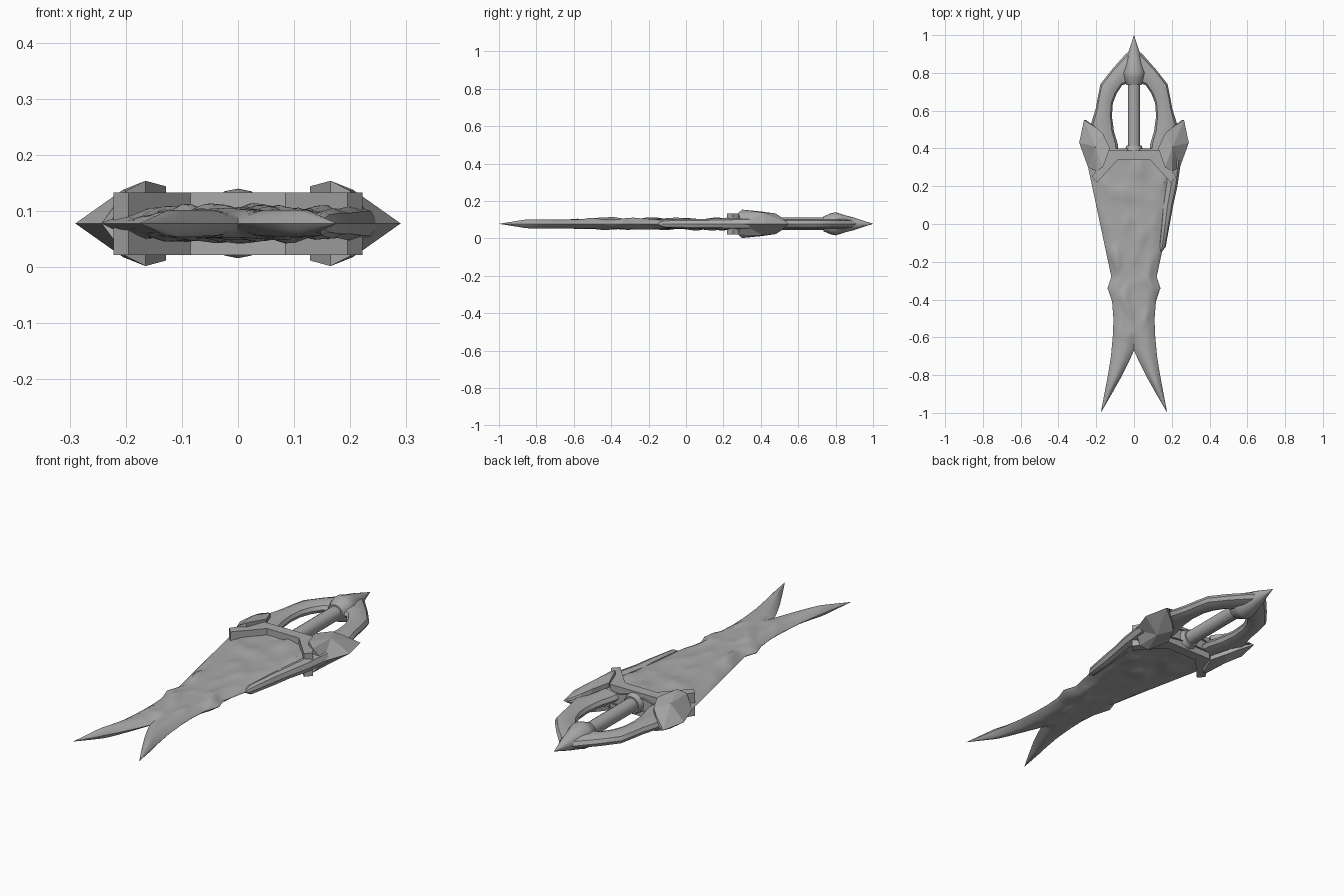
import bpy, bmesh, math
from mathutils import Vector, noise

if "Cube" in bpy.data.objects:
    bpy.data.objects.remove(bpy.data.objects["Cube"])

ZC = 0.078  # mid-plane height

metal = bpy.data.materials.new("grey_metal")
metal.diffuse_color = (0.4, 0.4, 0.4, 1)
metal.use_nodes = True
metal.node_tree.nodes["Principled BSDF"].inputs["Base Color"].default_value = metal.diffuse_color


def finish(name, bm, angle=30):
    bmesh.ops.remove_doubles(bm, verts=bm.verts, dist=1e-5)
    bmesh.ops.recalc_face_normals(bm, faces=bm.faces)
    me = bpy.data.meshes.new(name)
    bm.to_mesh(me)
    bm.free()
    me.materials.append(metal)
    ob = bpy.data.objects.new(name, me)
    bpy.context.collection.objects.link(ob)
    bpy.ops.object.select_all(action='DESELECT')
    ob.select_set(True)
    bpy.context.view_layer.objects.active = ob
    bpy.ops.object.shade_smooth_by_angle(angle=math.radians(angle))
    return ob


def lerp_table(table, y):
    for (y0, x0), (y1, x1) in zip(table, table[1:]):
        if y0 >= y >= y1:
            return x0 + (x1 - x0) * (y0 - y) / (y0 - y1)
    return table[-1][1]


def loft(bm, rings, closed=True):
    rows = [[bm.verts.new(p) for p in r] for r in rings]
    n = len(rows[0])
    for a, b in zip(rows, rows[1:]):
        for i in range(n if closed else n - 1):
            j = (i + 1) % n
            bm.faces.new((a[i], a[j], b[j], b[i]))
    return rows


# Forked blade: bevelled edges, rough hammered faces
outer = [(0.40, 0.24), (0.30, 0.243), (-0.28, 0.12), (-0.34, 0.14), (-0.41, 0.116),
         (-0.50, 0.109), (-0.58, 0.111), (-0.70, 0.122), (-0.80, 0.138),
         (-0.90, 0.157), (-1.0, 0.176)]
inner = [(0.40, 0), (-0.67, 0), (-0.73, 0.027), (-0.80, 0.062), (-0.90, 0.118), (-1.0, 0.176)]
cols = [0, .1, .2, .3, .4, .5, .6, .7, .8, .9, .96, 1]
ys = [0.40 - 0.02 * i for i in range(71)] + [-0.67, -0.28, -0.73, -0.41]
ys = sorted({round(y, 3) for y in ys}, reverse=True)


def blade_point(y, t, sx, sz):
    xo, xi = lerp_table(outer, y), lerp_table(inner, y)
    x = sx * (xi + (xo - xi) * t)
    edge = min(1, (1 - t) / 0.35) ** 0.75
    k = min(1, max(0, (-0.58 - y) / 0.09))           # inner bevel grows towards the notch
    edge *= (1 - k) + k * min(1, t / 0.35) ** 0.75
    h = 0.024 * edge * min(1, (y + 1) / 0.15)
    if y > -0.62:
        n = noise.noise(Vector((x * 16, y * 9, sz * 5)))
        h += max(0, n) * 0.02 * edge * min(1, (y + 0.62) / 0.1)
    return (x, y, ZC + sz * h)


bm = bmesh.new()
for sx in (-1, 1):
    for sz in (-1, 1):
        loft(bm, [[blade_point(y, t, sx, sz) for t in cols] for y in ys], closed=False)
bmesh.ops.dissolve_degenerate(bm, dist=1e-6, edges=bm.edges)
finish("forked_blade", bm, 35)

# Raised ridge along the right blade edge
bm = bmesh.new()
rings = []
for y, x, w, h in ((0.34, 0.205, 0.045, 0.032), (0.2, 0.196, 0.034, 0.03), (0.1, 0.178, 0.03, 0.026),
                   (0.02, 0.168, 0.025, 0.027), (-0.12, 0.150, 0.018, 0.022), (-0.15, 0.142, 0.004, 0.005)):
    rings.append([(x + w * math.cos(a), y, ZC + h * math.sin(a))
                  for a in [i * math.tau / 8 for i in range(8)]])
rows = loft(bm, rings)
bm.faces.new(rows[0])
bm.faces.new(rows[-1])
finish("edge_ridge", bm)

# Guard: thick angled band with chamfered rims
half = [(0.13, 0.39), (0.222, 0.25), (0.195, 0.22), (0.085, 0.34)]
outline = half + [(-x, y) for x, y in reversed(half)]
bm = bmesh.new()
f = bm.faces.new([bm.verts.new((x, y, 0.022)) for x, y in outline])
ext = bmesh.ops.extrude_face_region(bm, geom=[f])
bmesh.ops.translate(bm, vec=(0, 0, 0.111), verts=[v for v in ext["geom"] if isinstance(v, bmesh.types.BMVert)])
finish("guard_band", bm, 20)

# Side wings: folded plates, sharp at the outside
rim = [(0.29, 0.43, 0), (0.265, 0.55, 0), (0.20, 0.51, 0.035), (0.165, 0.48, 0.055),
       (0.128, 0.40, 0.066), (0.165, 0.30, 0.076), (0.20, 0.28, 0.058), (0.243, 0.30, 0)]
for side, sx in (("left", -1), ("right", 1)):
    bm = bmesh.new()
    for sz in (-1, 1):
        top = [bm.verts.new((sx * x, y, ZC + sz * z)) for x, y, z in rim]
        low = [bm.verts.new((sx * (x - 0.012 if z == 0 else x), y, ZC + sz * max(0, z - 0.022)))
               for x, y, z in rim]
        peak = bm.verts.new((sx * 0.205, 0.41, ZC + sz * 0.06))
        dip = bm.verts.new((sx * 0.20, 0.41, ZC + sz * 0.035))
        for i in range(8):
            j = (i + 1) % 8
            bm.faces.new((top[i], top[j], peak))
            bm.faces.new((low[j], low[i], dip))
            bm.faces.new((top[j], top[i], low[i], low[j]))
    finish(side + "_wing", bm, 15)

# Hand ring: two faceted arms meeting at the pommel
stations = [((0.225, 0.34), (0.08, 0.36)), ((0.215, 0.44), (0.085, 0.42)),
            ((0.228, 0.53), (0.106, 0.49)), ((0.203, 0.61), (0.117, 0.57)),
            ((0.192, 0.67), (0.112, 0.64)), ((0.178, 0.74), (0.092, 0.69)),
            ((0.115, 0.82), (0.062, 0.735)), ((0.035, 0.91), (0, 0.755))]
for side, sx in (("left", -1), ("right", 1)):
    bm = bmesh.new()
    rings = []
    for o, i in stations:
        o, i = Vector(o), Vector(i)
        ring = []
        for s in range(10):
            a = s * math.tau / 10
            p = (o + i) / 2 + (o - i) / 2 * math.cos(a)
            ring.append((sx * p.x, p.y, ZC + 0.028 * math.sin(a)))
        rings.append(ring)
    rows = loft(bm, rings)
    bm.faces.new(rows[0])
    bm.faces.new(rows[-1])
    finish(side + "_ring_arm", bm, 35)


# Turned parts along the y axis
def turned(name, profile, n=16):
    bm = bmesh.new()
    rows = loft(bm, [[(r * math.cos(i * math.tau / n), y, ZC + r * math.sin(i * math.tau / n))
                      for i in range(n)] for y, r in profile])
    bm.faces.new(rows[0])
    bm.faces.new(rows[-1])
    finish(name, bm, 35)


turned("grip_rod", [(0.38, 0.033), (0.77, 0.033)])
turned("grip_collar", [(0.385, 0.05), (0.415, 0.04)])
turned("pommel_spike", [(0.735, 0.04), (0.75, 0.046), (0.775, 0.057), (0.80, 0.062),
                        (0.85, 0.046), (0.90, 0.033), (0.95, 0.016), (1.0, 0.0005)])
